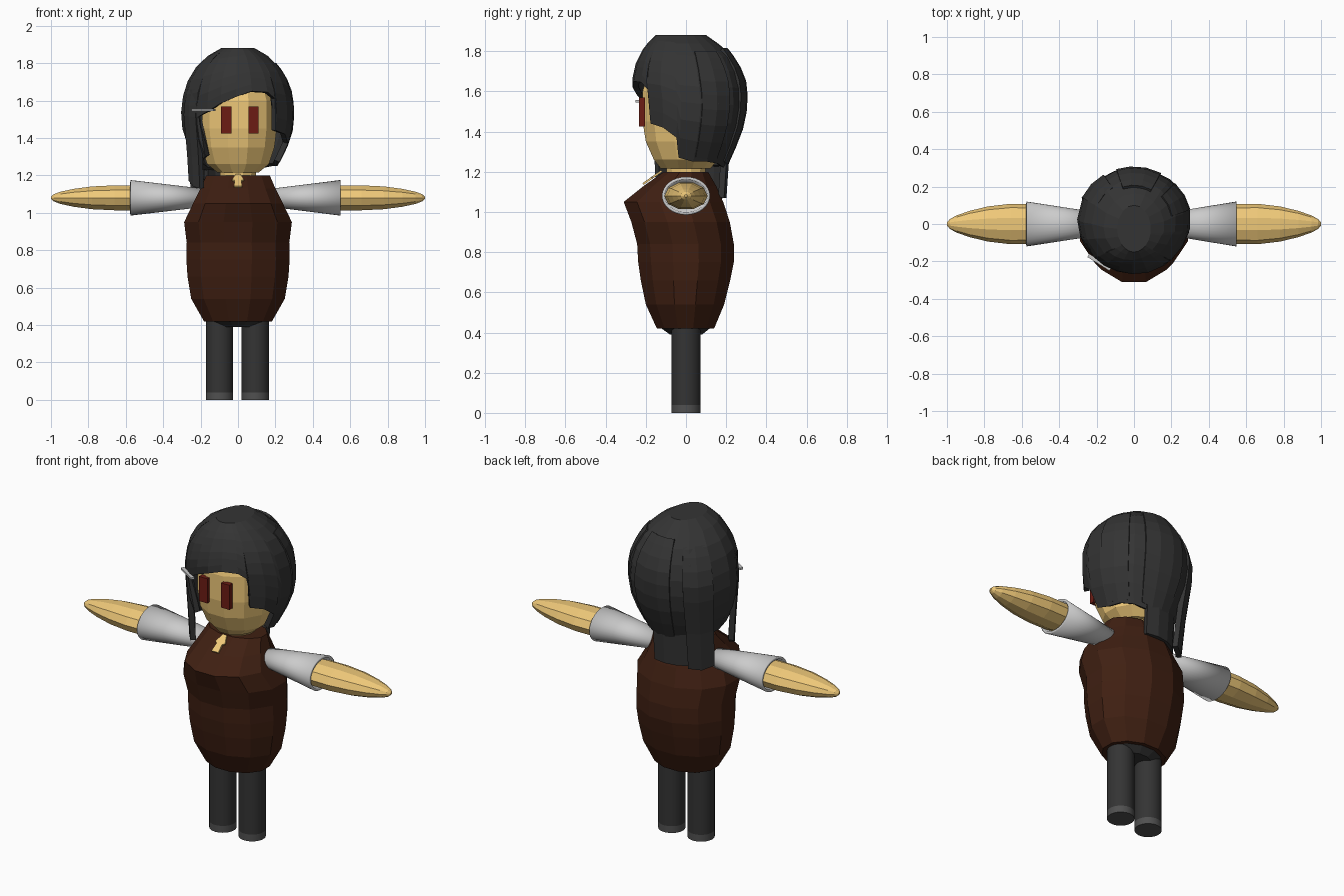
import bpy, bmesh, math
from mathutils import Vector

if "Cube" in bpy.data.objects:
    bpy.data.objects.remove(bpy.data.objects["Cube"])


def material(name, rgb):
    m = bpy.data.materials.new(name)
    m.diffuse_color = (*rgb, 1)
    m.use_nodes = True
    m.node_tree.nodes["Principled BSDF"].inputs["Base Color"].default_value = m.diffuse_color
    return m


SKIN = material("skin", (0.86, 0.58, 0.19))
COAT = material("brown_cloth", (0.05, 0.014, 0.006))
DARK = material("charcoal", (0.034, 0.034, 0.034))
SOLE = material("sole", (0.08, 0.08, 0.08))
EYE = material("dark_red", (0.15, 0.012, 0.007))


def finish(name, bm, mat=None, thick=0, smooth=False):
    bmesh.ops.recalc_face_normals(bm, faces=bm.faces)
    me = bpy.data.meshes.new(name)
    bm.to_mesh(me)
    bm.free()
    ob = bpy.data.objects.new(name, me)
    bpy.context.collection.objects.link(ob)
    if mat:
        me.materials.append(mat)
    if thick:
        s = ob.modifiers.new("thickness", "SOLIDIFY")
        s.thickness, s.offset = thick, -1
    if smooth:
        bpy.ops.object.select_all(action="DESELECT")
        ob.select_set(True)
        bpy.context.view_layer.objects.active = ob
        bpy.ops.object.shade_smooth_by_angle(angle=math.radians(30))
    return ob


def section(table, z):
    """Interpolate (half width, front y, back y) at height z."""
    t = sorted(table)
    z = min(max(z, t[0][0]), t[-1][0])
    for a, b in zip(t, t[1:]):
        if z <= b[0]:
            f = (z - a[0]) / (b[0] - a[0])
            return [p + (q - p) * f for p, q in zip(a[1:], b[1:])]


def point(sec, z, deg, k=1):
    rx, yf, yb = sec
    a = math.radians(deg)
    return Vector((rx * k * math.cos(a), (yf + yb) / 2 + (yb - yf) / 2 * k * math.sin(a), z))


def skin_rows(bm, rows, closed):
    n = len(rows[0])
    for r0, r1 in zip(rows, rows[1:]):
        for i in range(n if closed else n - 1):
            j = (i + 1) % n
            bm.faces.new((r0[i], r0[j], r1[j], r1[i]))


def loft(name, table, mat, n=12):
    """Closed low-poly body; flat facet faces front and sides."""
    bm = bmesh.new()
    k = 1 / math.cos(math.pi / n)
    rows = [[bm.verts.new(point(t[1:], t[0], (i + .5) * 360 / n, k)) for i in range(n)]
            for t in table]
    skin_rows(bm, rows, True)
    bm.faces.new(rows[0])
    bm.faces.new(rows[-1])
    return finish(name, bm, mat)


def hair(name, table, edge, top, closed=False, k=1, thick=0.03, steps=8):
    """Hair shell: edge lists (angle, lower height) round the head."""
    bm = bmesh.new()
    rows = []
    for s in range(steps + 1):
        row = []
        for deg, low in edge:
            z = top + (low - top) * (s / steps) ** 1.3
            row.append(bm.verts.new(point(section(table, z), z, deg, k)))
        rows.append(row)
    skin_rows(bm, rows, closed)
    if closed:
        bm.faces.new(rows[0])
    return finish(name, bm, DARK, thick)


def tube(name, profile, n, mat=None, thick=0, smooth=False, caps=True):
    """Lathe along x; profile holds (x, y radius, z radius)."""
    bm = bmesh.new()
    rows = [[bm.verts.new((x, ry * math.cos(math.tau * i / n), 1.08 + rz * math.sin(math.tau * i / n)))
             for i in range(n)] for x, ry, rz in profile]
    skin_rows(bm, rows, True)
    if caps:
        bm.faces.new(rows[0])
        bm.faces.new(rows[-1])
    return finish(name, bm, mat, thick, smooth)


def box(name, centre, size, mat=None, turn=0):
    bm = bmesh.new()
    bmesh.ops.create_cube(bm, size=1)
    bmesh.ops.scale(bm, vec=size, verts=bm.verts)
    ob = finish(name, bm, mat)
    ob.location, ob.rotation_euler.z = centre, turn
    return ob


def cylinder(name, x, z0, z1, r, mat):
    bm = bmesh.new()
    bmesh.ops.create_cone(bm, cap_ends=True, segments=32, radius1=r, radius2=r, depth=z1 - z0)
    bmesh.ops.translate(bm, vec=(x, 0, (z0 + z1) / 2), verts=bm.verts)
    return finish(name, bm, mat, smooth=True)


# Coat, hips, neck and head
loft("coat", [(.42, .182, -.145, .14), (.54, .25, -.2, .19), (.66, .27, -.225, .22),
              (.75, .276, -.238, .238), (.84, .274, -.243, .238), (.95, .288, -.272, .218),
              (1.05, .24, -.31, .185), (1.13, .2, -.21, .15), (1.2, .17, -.11, .11)], COAT)
loft("hips", [(.39, .1, -.08, .08), (.43, .175, -.135, .13)], DARK)
loft("neck", [(1.12, .09, -.09, .09), (1.25, .1, -.1, .1)], SKIN)
loft("head", [(1.215, .11, -.125, .12), (1.26, .165, -.16, .16), (1.35, .195, -.2, .19),
              (1.45, .208, -.216, .21), (1.6, .208, -.216, .22), (1.72, .17, -.18, .18),
              (1.8, .09, -.1, .1)], SKIN)

# Collar opening lying on the sloping chest
bm = bmesh.new()
outline = [(-.012, 1.2), (.012, 1.2), (.032, 1.17), (.018, 1.165), (.022, 1.135),
           (-.022, 1.135), (-.018, 1.165), (-.032, 1.17)]
bm.faces.new([bm.verts.new((x, -.118 - (1.2 - z) * 1.43, z)) for x, z in outline])
finish("collar_opening", bm, SKIN, .01)

# Eyes
for side, x in (("left", .082), ("right", -.063)):
    box(side + "_eye", (x, -.22, 1.497), (.054, .03, .145), EYE)

# Legs, soles, sleeves and hands
for side, s, leg_x, cuff in (("left", 1, .0925, .547), ("right", -1, -.0985, .575)):
    cylinder(side + "_leg", leg_x, .04, .5, .073, DARK)
    cylinder(side + "_sole", leg_x, 0, .04, .073, SOLE)
    tube(side + "_sleeve", [(s * .15, .055, .045), (s * cuff, .12, .095)], 32,
         thick=.014, smooth=True, caps=False)
    tube(side + "_hand", [(s * x, ry, rz) for x, ry, rz in (
        (.3, .04, .035), (.42, .085, .055), (.54, .106, .07), (.66, .108, .07), (.78, .094, .064),
        (.88, .07, .05), (.95, .045, .034), (.985, .026, .02), (1, .008, .006))], 10, SKIN)

# Main hair cap: fringe, side lock and nape are shaped by the lower edge
cap = [(1.88, .09, -.15, .1), (1.85, .145, -.18, .13), (1.82, .19, -.21, .2),
       (1.74, .255, -.25, .26), (1.65, .29, -.27, .295), (1.55, .305, -.255, .305),
       (1.45, .298, -.25, .29), (1.38, .28, -.24, .27), (1.22, .2, -.21, .2)]
hair("hair_cap", cap, [
    (-180, 1.25), (-160, 1.27), (-137, 1.3), (-136, 1.51), (-123, 1.54), (-108, 1.585), (-92, 1.62),
    (-75, 1.65), (-57, 1.645), (-48, 1.61), (-47, 1.44), (-30, 1.42), (-14, 1.37), (-10, 1.27),
    (10, 1.25), (30, 1.25), (50, 1.24), (70, 1.22), (90, 1.22), (110, 1.22), (130, 1.22),
    (155, 1.23)], 1.88, closed=True)

# Long locks and overlapping back strands
lock = [(1.8, .2, -.21, .21), (1.7, .275, -.26, .28), (1.55, .308, -.258, .308),
        (1.3, .285, -.24, .255), (1.05, .27, -.22, .215)]
hair("front_lock", lock, [(-162, 1.17), (-150, 1.14), (-138, 1.13)], 1.66)
hair("long_back_lock", lock, [(122, 1.07), (138, 1.06), (155, 1.08)], 1.78, k=1.02)
nape = [(1.05, .21, -.19, .2), (1.35, .22, -.2, .22)]
hair("nape_hair", nape, [(a, 1.07) for a in (70, 90, 110, 130, 148)], 1.35, steps=3)
hair("back_strand", cap, [(62, 1.25), (78, 1.23), (94, 1.23), (108, 1.24)], 1.815, k=1.02)
hair("side_strand", cap, [(12, 1.27), (28, 1.26), (44, 1.26)], 1.80, k=1.015)

# Hair clip
box("hair_clip", (-.185, -.205, 1.55), (.14, .02, .012), turn=math.radians(-32))
